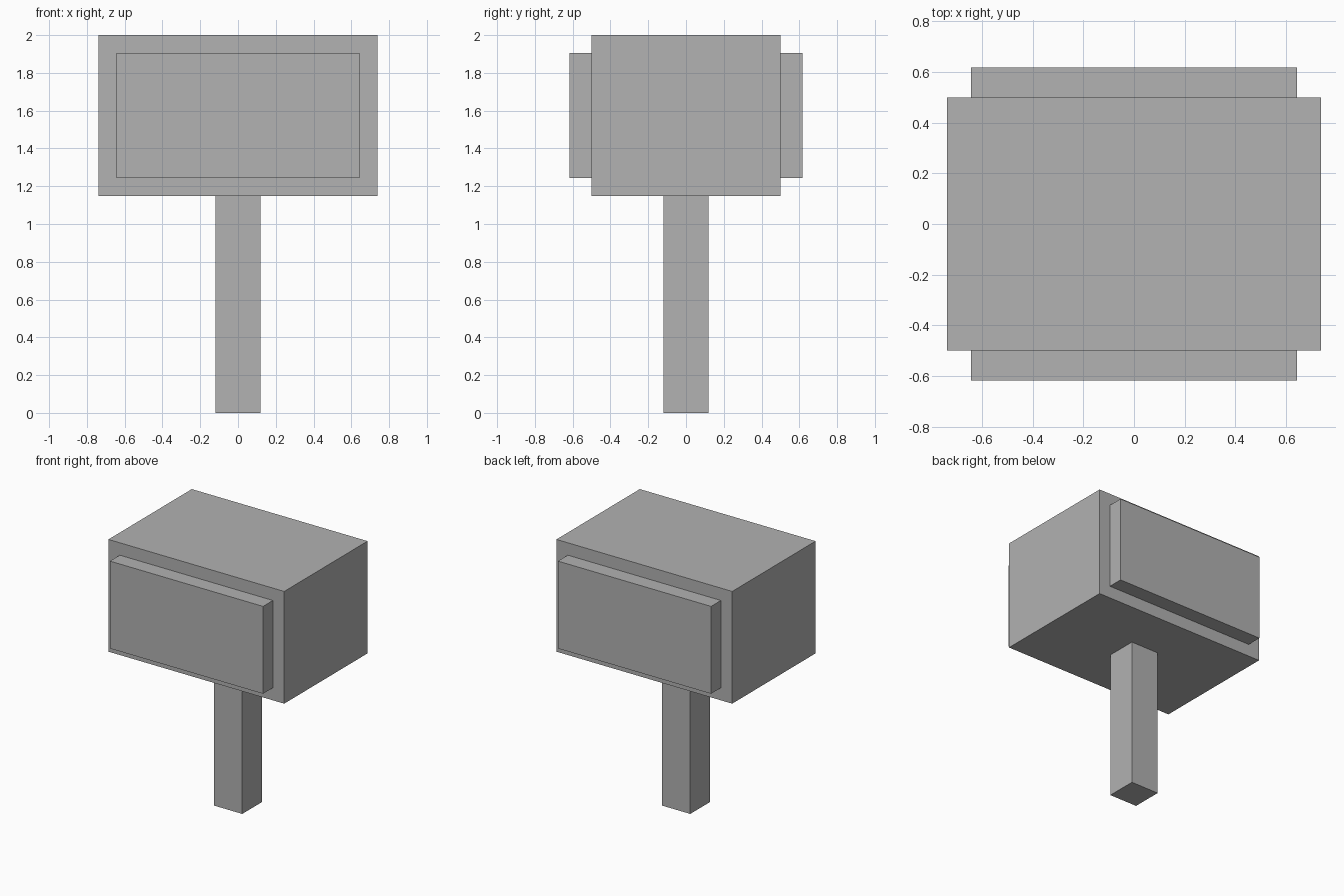
import bpy

if "Cube" in bpy.data.objects:
    bpy.data.objects.remove(bpy.data.objects["Cube"])

# Single flat grey
grey = bpy.data.materials.new("plain grey")
grey.diffuse_color = (0.445, 0.445, 0.445, 1.0)
grey.use_nodes = True
grey.node_tree.nodes["Principled BSDF"].inputs["Base Color"].default_value = grey.diffuse_color


def box(name, lo, hi):
    """Axis-aligned box between two opposite corners."""
    centre = [(a + b) / 2 for a, b in zip(lo, hi)]
    bpy.ops.mesh.primitive_cube_add(size=1, location=centre)
    obj = bpy.context.object
    obj.name = name
    obj.scale = [b - a for a, b in zip(lo, hi)]
    bpy.ops.object.transform_apply(location=False, rotation=False, scale=True)
    obj.data.materials.append(grey)
    return obj


# Square post
box("post", (-0.119, -0.119, 0), (0.119, 0.119, 1.148))

# Main box on top of the post
box("main_box", (-0.738, -0.5, 1.148), (0.738, 0.5, 2.0))

# Raised panels on the front and back
for name, side in (("front_panel", -1), ("back_panel", 1)):
    y0, y1 = sorted((side * 0.5, side * 0.618))
    box(name, (-0.643, y0, 1.243), (0.643, y1, 1.906))
